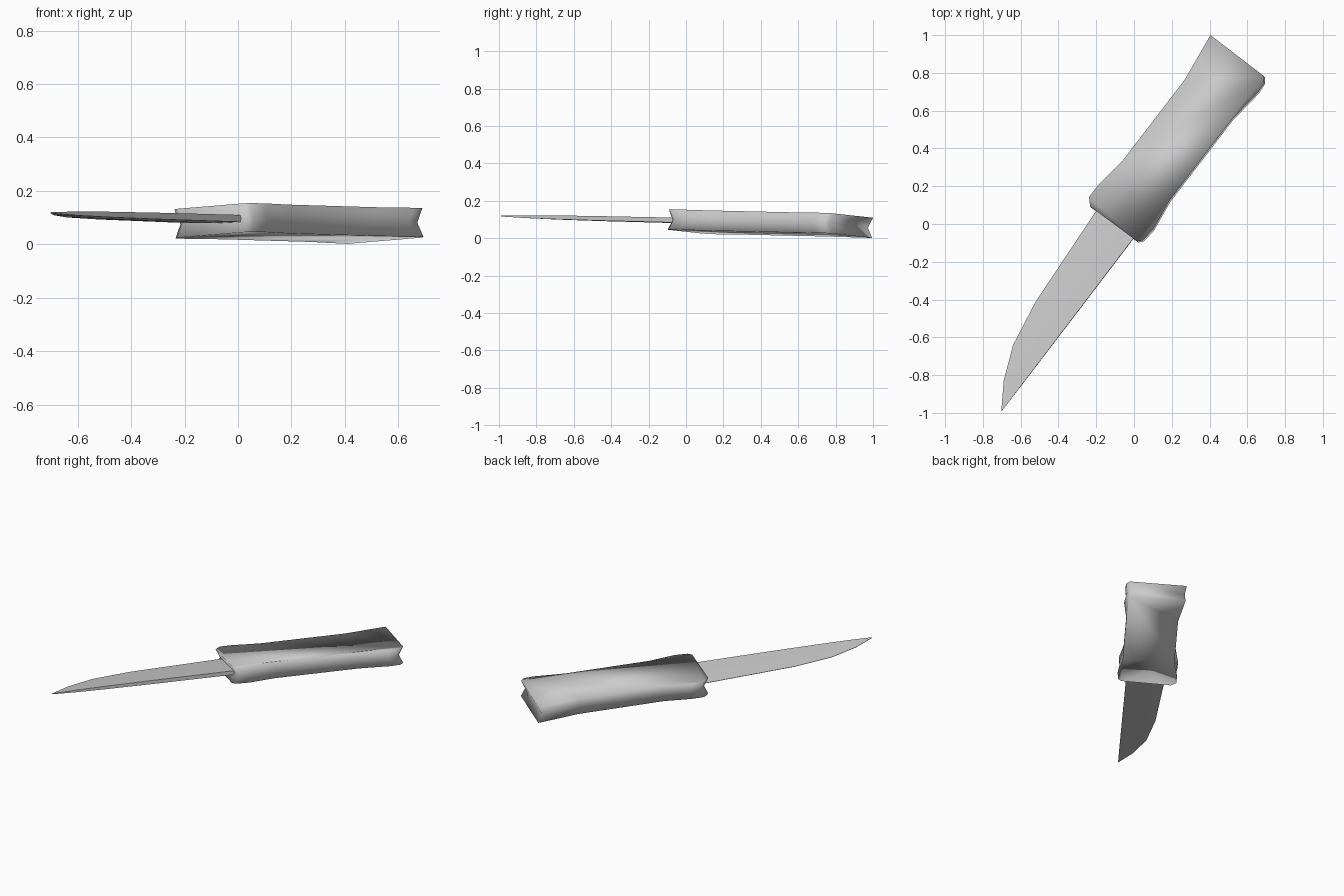
import bpy, bmesh, math
from mathutils import Vector

if "Cube" in bpy.data.objects:
    bpy.data.objects.remove(bpy.data.objects["Cube"])

# The whole knife lies in one slightly tilted plane
NORMAL = Vector((-0.042, 0.055, 1)).normalized()


def on_plane(x, y, off=0.0):
    z = 0.1 + 0.042 * (x - 0.03) - 0.055 * (y + 0.1)
    return Vector((x, y, z)) + NORMAL * off


def finish(name, bm):
    bmesh.ops.recalc_face_normals(bm, faces=bm.faces)
    mesh = bpy.data.meshes.new(name)
    bm.to_mesh(mesh)
    bm.free()
    ob = bpy.data.objects.new(name, mesh)
    bpy.context.collection.objects.link(ob)
    return ob


# Handle: waisted outline with a pinched middle ring
outline = [(0.407, 0.997), (0.69, 0.78), (0.692, 0.745), (0.66, 0.695),
           (0.52, 0.55), (0.19, 0.12), (0.105, -0.03), (0.05, -0.09),
           (0.02, -0.095), (-0.23, 0.09), (-0.236, 0.14), (-0.19, 0.20),
           (-0.06, 0.33), (0.27, 0.76)]
cx, cy = 0.228, 0.45
axis = Vector((0.61, 0.79))
bm = bmesh.new()
rings = []
for off, pinch in ((-0.054, 0.0), (0.0, 0.045), (0.054, 0.0)):
    ring = []
    for x, y in outline:
        d = Vector((x - cx, y - cy))
        along = axis * d.dot(axis)
        p = along * (1 - pinch) + (d - along) * (1 - pinch)
        ring.append(bm.verts.new(on_plane(cx + p.x, cy + p.y, off)))
    rings.append(ring)
n = len(outline)
for a, b in zip(rings, rings[1:]):
    for i in range(n):
        j = (i + 1) % n
        bm.faces.new((a[i], a[j], b[j], b[i]))
bm.faces.new(rings[0])
bm.faces.new(rings[-1])
handle = finish("handle", bm)

# Blade: thick straight spine tapering to a thin curved cutting edge
# each station: spine x, y, edge x, y, half thickness at the spine
stations = [(0.04, -0.02, -0.15, 0.14, 0.013),
            (0.0, -0.073, -0.2, 0.07, 0.013),
            (-0.31, -0.48, -0.52, -0.41, 0.012),
            (-0.49, -0.716, -0.64, -0.64, 0.010),
            (-0.61, -0.873, -0.69, -0.83, 0.007),
            (-0.70, -0.99, -0.702, -0.985, 0.002)]
bm = bmesh.new()
sections = []
for sx, sy, ex, ey, t in stations:
    mx, my = sx * 0.5 + ex * 0.5, sy * 0.5 + ey * 0.5
    pts = [(sx, sy, t), (mx, my, t * 0.75), (ex, ey, 0.001),
           (ex, ey, -0.001), (mx, my, -t * 0.75), (sx, sy, -t)]
    sections.append([bm.verts.new(on_plane(*p)) for p in pts])
for a, b in zip(sections, sections[1:]):
    for i in range(6):
        j = (i + 1) % 6
        bm.faces.new((a[i], a[j], b[j], b[i]))
bm.faces.new(sections[0])
bm.faces.new(sections[-1])
blade = finish("blade", bm)

# Shading: soft handle, crisp blade spine
for ob, angle in ((handle, 125), (blade, 30)):
    bpy.ops.object.select_all(action='DESELECT')
    ob.select_set(True)
    bpy.context.view_layer.objects.active = ob
    bpy.ops.object.shade_smooth_by_angle(angle=math.radians(angle))
